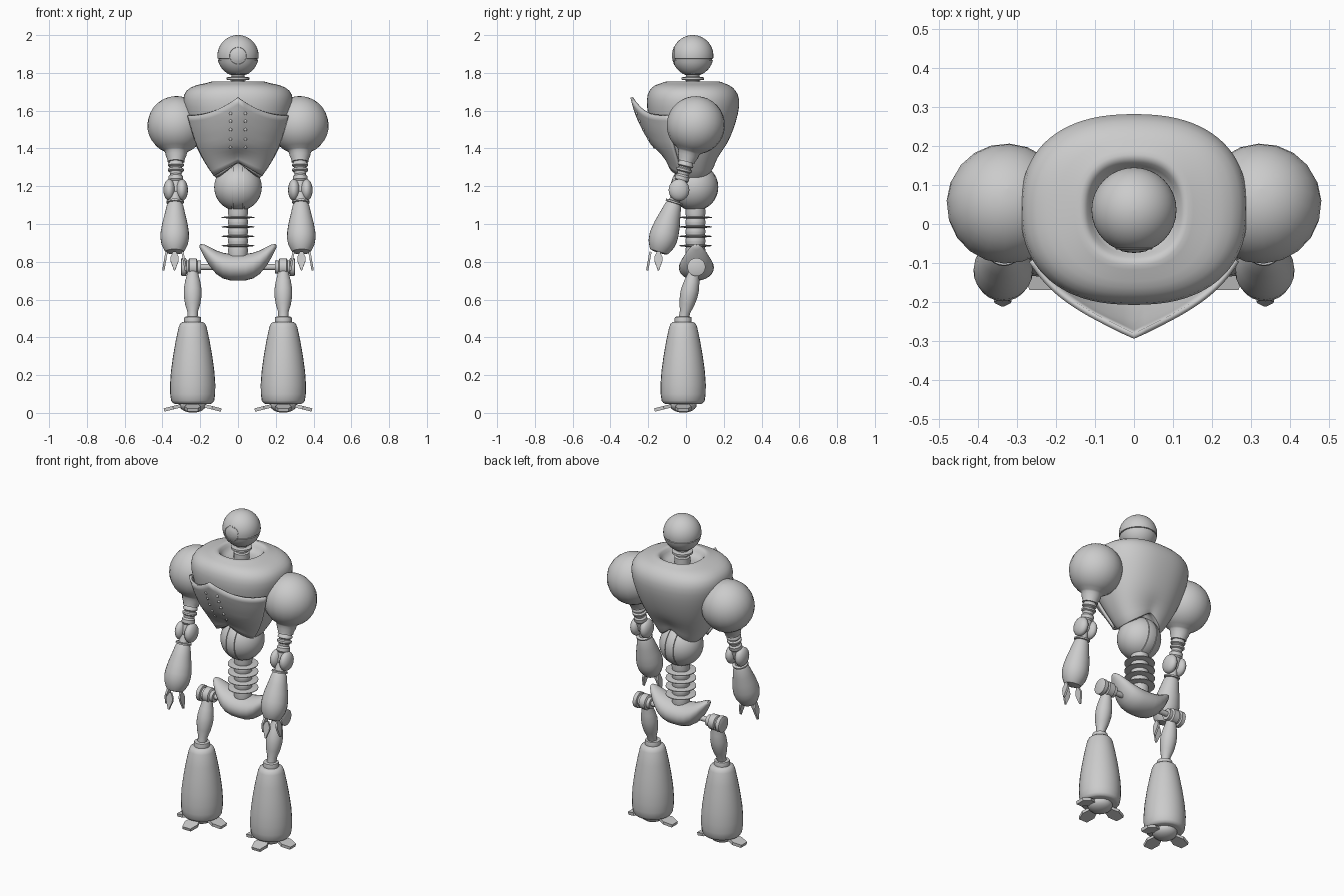
import bpy, bmesh, math
from mathutils import Vector, Matrix

if "Cube" in bpy.data.objects:
    bpy.data.objects.remove(bpy.data.objects["Cube"])

V = Vector
SIDES = ((1, "left"), (-1, "right"))


def finish(name, bm, angle=38):
    bmesh.ops.remove_doubles(bm, verts=bm.verts, dist=1e-5)
    bmesh.ops.recalc_face_normals(bm, faces=bm.faces)
    me = bpy.data.meshes.new(name)
    bm.to_mesh(me)
    bm.free()
    me.shade_smooth()
    me.set_sharp_from_angle(angle=math.radians(angle))
    ob = bpy.data.objects.new(name, me)
    bpy.context.collection.objects.link(ob)
    return ob


def skin(name, rings, closed=True, angle=38):
    """Bridge equal-length rings of points; closed rings get end caps."""
    bm = bmesh.new()
    rows = [[bm.verts.new(p) for p in r] for r in rings]
    n = len(rows[0])
    for a, b in zip(rows, rows[1:]):
        for i in range(n if closed else n - 1):
            j = (i + 1) % n
            bm.faces.new((a[i], a[j], b[j], b[i]))
    if closed:
        bm.faces.new(rows[0])
        bm.faces.new(rows[-1])
    return finish(name, bm, angle)


def lathe(name, profile, p0, p1, n=24):
    """Revolve (radius, distance) points around the axis p0 -> p1."""
    p0, p1 = V(p0), V(p1)
    q = (p1 - p0).to_track_quat('Z', 'Y')
    rings = [[p0 + q @ V((max(r, 2e-4) * math.cos(math.tau * i / n),
                          max(r, 2e-4) * math.sin(math.tau * i / n), d))
              for i in range(n)] for r, d in profile]
    return skin(name, rings)


def arc(r, a0, a1, n):
    """Circle arc as (radius, distance), angles measured from the -axis pole."""
    return [(r * math.sin(math.radians(a0 + (a1 - a0) * i / n)),
             -r * math.cos(math.radians(a0 + (a1 - a0) * i / n))) for i in range(n + 1)]


def ball(name, loc, r, scale=(1, 1, 1), seg=20, rings=12):
    bm = bmesh.new()
    bmesh.ops.create_uvsphere(bm, u_segments=seg, v_segments=rings, radius=r,
                              matrix=Matrix.Translation(loc) @ Matrix.Diagonal((*scale, 1)))
    return finish(name, bm)


def blade(name, outline, thick, loc, yaw, pitch):
    """Flat tapered plate: (half width, distance) outline pointing along +x, then pitched and turned."""
    m = Matrix.Translation(loc) @ Matrix.Rotation(yaw, 4, 'Z') @ Matrix.Rotation(pitch, 4, 'Y')
    return skin(name, [[m @ V((d, sy * w, sz * thick)) for sy, sz in
                        ((1, 1), (-1, 1), (-1, -1), (1, -1))] for w, d in outline], angle=20)


# head with a seam, a round lens and a ringed neck
HEAD = V((0, .036, 1.891))
lathe("head", arc(.109, 0, 78, 10) + [(.102, -.0215), (.102, -.0165)] + arc(.109, 82, 180, 14),
      HEAD, HEAD + V((0, 0, 1)), 32)
lathe("eye_lens", [(.04, .09), (.048, .092), (.048, .099), (.045, .101), (.043, .099),
                   (.03, .106), (.015, .109), (0, .11)], HEAD, HEAD + V((0, -1, 0)))
lathe("neck", [(.045, -.05), (.045, .01), (.035, .015), (.035, .03), (.06, .034), (.06, .046),
               (.035, .05), (.035, .06), (.055, .065), (.045, .09)],
      (0, .036, 1.73), (0, .036, 2))

# torso sections: height, half width, front y, back y
TORSO = [(1.70, .07, -.03, .11), (1.71, .105, -.07, .14), (1.752, .12, -.085, .158),
         (1.757, .138, -.105, .178), (1.745, .165, -.13, .20), (1.737, .225, -.165, .23),
         (1.71, .278, -.197, .265), (1.66, .297, -.212, .288), (1.58, .282, -.203, .277),
         (1.50, .257, -.18, .252), (1.42, .228, -.148, .218), (1.34, .187, -.11, .18),
         (1.28, .148, -.085, .158), (1.235, .115, -.072, .15)]
BODY = TORSO[7:]


def section(z):
    for a, b in zip(BODY, BODY[1:]):
        if z >= b[0]:
            t = (a[0] - z) / (a[0] - b[0])
            return [p + (q - p) * t for p, q in zip(a, b)]
    return BODY[-1]


def torso_point(a, row, grow=0.0):
    """Point at angle a from the front; the hem lifts to an arch at front and back."""
    z, w, f, b = row
    s, c = math.sin(a), math.cos(a)
    u = math.copysign(abs(s) ** .85, s)
    k = abs(c) ** .85
    y = .04 + ((f - .04 - grow) if c > 0 else (b - .04 + grow)) * k
    lift = .085 * min(1, max(0, (1.42 - z) / .18)) * (1 - abs(u))
    return V((u * (w + grow), y, z + lift))


inner = [(1.25, .095, -.05, .13), (1.30, .05, -.01, .09)]
torso = skin("torso", [[torso_point(math.tau * i / 40, r) for i in range(40)]
                       for r in TORSO + inner], angle=60)
torso.modifiers.new("smooth", 'SUBSURF').levels = 1


# breast plate that rises to a forward point
def plate_point(a, z):
    p = torso_point(a, section(z), .012)
    p.y -= .062 * max(0, 1 - abs(p.x) / .25) ** 1.3 * min(1, max(0, (z - 1.32) / .34))
    return p


def plate_top(a):
    return 1.575 + .095 * max(0, 1 - abs(math.sin(a)) ** .85 * .29 / .25) ** 2


angles = [math.radians(62) * i / 16 for i in range(-16, 17)]
plate = skin("breast_plate", [[plate_point(a, plate_top(a) + (1.25 - plate_top(a)) * j / 12)
                               for a in angles] for j in range(13)], closed=False, angle=50)
sol = plate.modifiers.new("thickness", 'SOLIDIFY')
sol.thickness, sol.offset = .014, 0

# rivets down both sides of the plate centre
for s, side in SIDES:
    for z in (1.585, 1.545, 1.50, 1.45, 1.40):
        a = s * math.asin((.037 / section(z)[1]) ** (1 / .85))
        ball("rivet_" + side, plate_point(a, z) + V((0, -.006, 0)), .009, seg=10, rings=6)

# abdomen ball with two seams, and ribbed spine
g = []
for a0, a1 in ((0, 76), (78, 102), (104, 180)):
    part = arc(.126, a0, a1, 10)
    g += ([(.117, part[0][1])] if a0 else []) + part + ([(.117, part[-1][1])] if a1 < 180 else [])
lathe("abdomen_ball", g, (0, .045, 1.195), (1, .045, 1.195), 32)
spine = [(.05, 0)]
for d in (.055, .105, .155, .205):
    spine += [(.053, d - .022), (.05, d - .006), (.087, d - .002), (.087, d + .002),
              (.05, d + .006), (.053, d + .022)]
lathe("spine", spine + [(.05, .28)], (0, .05, .83), (0, .05, 2), 28)

# crescent pelvis: x, top, bottom, half depth
half = [(0, .84, .70, .093), (.04, .841, .701, .092), (.08, .848, .712, .088), (.115, .86, .735, .077),
        (.15, .878, .777, .06), (.18, .892, .827, .038), (.197, .894, .862, .02), (.203, .888, .875, .006)]
rows = [(-x, t, b, d) for x, t, b, d in half[:0:-1]] + half
skin("pelvis", [[V((x, .055 + d * math.cos(k), (t + b) / 2 + (t - b) / 2 * math.sin(k)))
                 for k in (math.tau * i / 24 for i in range(24))] for x, t, b, d in rows])

for s, side in SIDES:
    def P(x, y, z):
        return V((x * s, y, z))

    # shoulder ball flowing into a sleeve, then ringed upper arm
    S, E = P(.326, .052, 1.523), P(.33, -.037, 1.18)
    lathe("shoulder_" + side, [(-0 + r, d) for r, d in arc(.154, 0, 155, 14)] +
          [(.058, .148), (.055, .165), (.045, .19), (.045, .20), (.03, .20)], S, E, 20)
    lathe("upper_arm_" + side, [(.03, .19), (.036, .205), (.042, .213), (.042, .222), (.033, .228),
                                (.033, .234), (.042, .24), (.042, .25), (.033, .256), (.03, .27),
                                (.038, .28), (.038, .30), (.03, .31), (.03, .35)], S, E)
    # elbow made of two flattened balls
    for dx in (-.033, .033):
        ball("elbow_" + side, E + V((dx, 0, 0)), .055, (.58, 1, 1.05))
    lathe("elbow_pin_" + side, [(.03, -.05), (.03, .05)], E, E + V((1, 0, 0)))
    # forearm
    A, B = P(.333, -.062, 1.118), P(.336, -.146, .845)
    lathe("forearm_" + side, [(.025, -.05), (.03, -.005), (.046, -.003), (.046, .006), (.036, .008),
                              (.044, .022), (.055, .07), (.067, .12), (.075, .17), (.076, .2),
                              (.07, .235), (.056, .265), (.048, .277), (.03, .282), (0, .283)], A, B)
    # three leaf shaped fingers
    for yaw in (0, -90, 180):
        r = math.radians(yaw)
        base = B + V((.042 * math.cos(r), .042 * math.sin(r), .008))
        blade("finger_" + side, [(.008, 0), (.022, .03), (.021, .05), (.003, .1)],
              .006, base, r, math.radians(80))

    # hip drum and axle
    lathe("hip_joint_" + side, [(.016, .10), (.016, .195), (.034, .195), (.034, .215), (.045, .22),
                                (.045, .258), (.036, .262), (.036, .272), (.048, .275), (.048, .298),
                                (.04, .302), (0, .302)], (0, .055, .772), (s, .055, .772))
    # thigh
    lathe("thigh_" + side, [(.026, 0), (.03, .03), (.04, .07), (.047, .115), (.047, .15), (.04, .195),
                            (.028, .235), (.026, .28)], P(.24, .047, .765), P(.24, -.015, .49))
    # shin
    lathe("shin_" + side, [(.03, .51), (.043, .508), (.045, .50), (.045, .482), (.055, .48), (.066, .472),
                           (.074, .455), (.09, .38), (.104, .30), (.115, .22), (.12, .15), (.119, .10),
                           (.114, .065), (.105, .052), (.095, .048), (0, .048)],
          P(.24, -.015, 0), P(.24, -.015, 1), 28)
    # foot ball and three toes
    ball("foot_" + side, P(.24, -.015, .044), .072, (1, 1, .6))
    for yaw in (0, -90, 180):
        r = math.radians(yaw)
        base = P(.24, -.015, .043) + V((.04 * math.cos(r), .04 * math.sin(r), 0))
        blade("toe_" + side, [(.022, 0), (.03, .03), (.044, .065), (.028, .115)],
              .009, base, r, math.radians(14))
